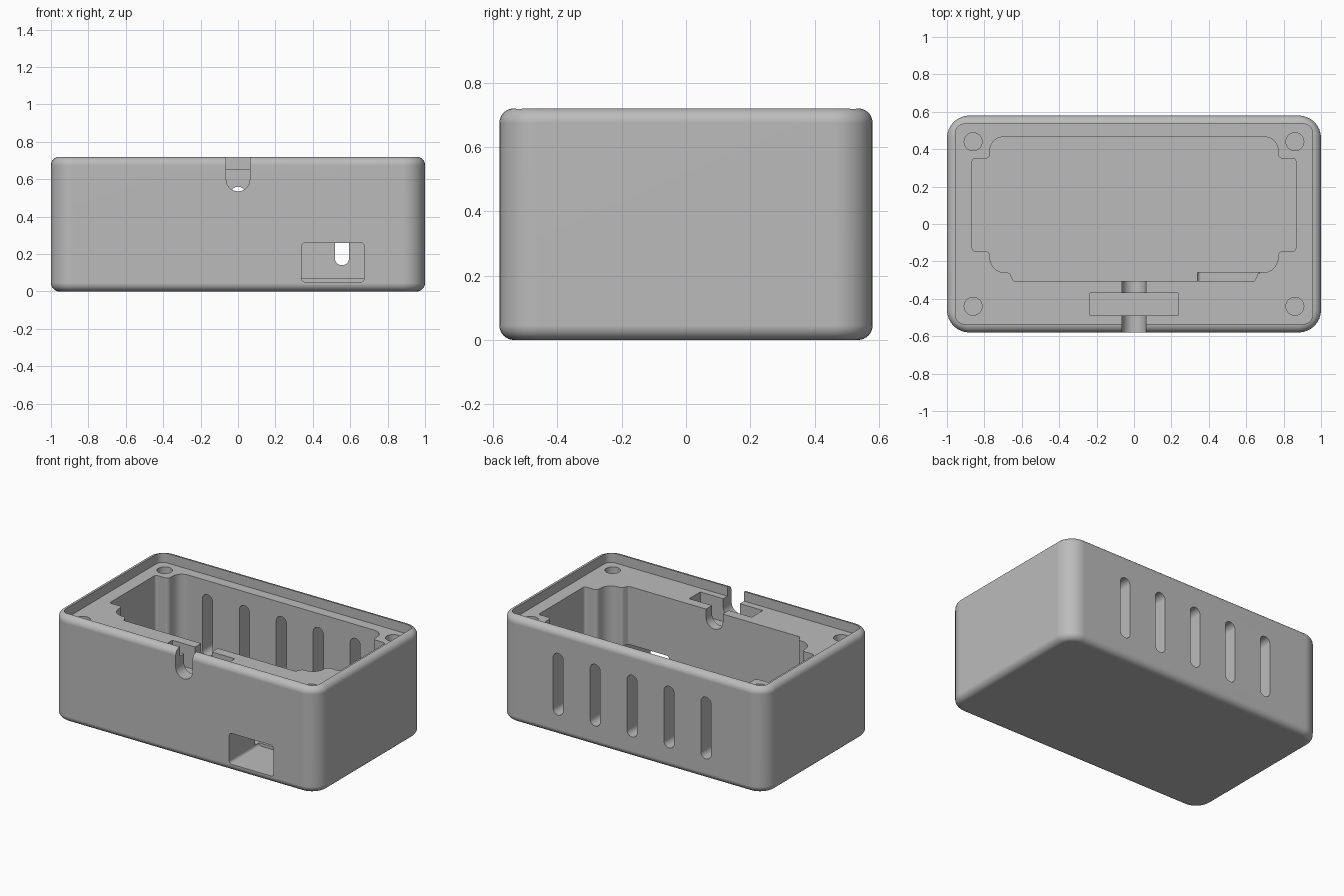
import bpy, bmesh, math
from mathutils import Vector

cube = bpy.data.objects.get("Cube")
if cube:
    bpy.data.objects.remove(cube, do_unlink=True)

HALF_X, HALF_Y, HEIGHT = 1.0, 0.58, 0.72
FLOOR, LEDGE = 0.07, 0.655

grey = bpy.data.materials.new("plain grey")
grey.use_nodes = True
grey.diffuse_color = (0.5, 0.5, 0.5, 1)
grey.node_tree.nodes["Principled BSDF"].inputs["Base Color"].default_value = (0.5, 0.5, 0.5, 1)


def fillet(corners, steps=8):
    """Round each (x, y, radius) corner of a closed outline with an arc."""
    out = []
    for i, (x, y, r) in enumerate(corners):
        p = Vector((x, y))
        u = (Vector(corners[i - 1][:2]) - p).normalized()
        v = (Vector(corners[(i + 1) % len(corners)][:2]) - p).normalized()
        half = u.angle(v) / 2
        centre = p + (u + v).normalized() * r / math.sin(half)
        start = p + u * r / math.tan(half) - centre
        end = p + v * r / math.tan(half) - centre
        a0 = math.atan2(start.y, start.x)
        sweep = math.atan2(start.cross(end), start.dot(end))
        for k in range(steps + 1):
            a = a0 + sweep * k / steps
            out.append(centre + Vector((math.cos(a), math.sin(a))) * r)
    return out


def rounded_rect(x0, x1, y0, y1, r):
    return fillet([(x0, y0, r), (x1, y0, r), (x1, y1, r), (x0, y1, r)])


def loft(name, rings):
    """Skin a stack of equal-length 3D rings and cap both ends."""
    bm = bmesh.new()
    loops = [[bm.verts.new(p) for p in ring] for ring in rings]
    n = len(loops[0])
    for a, b in zip(loops, loops[1:]):
        for i in range(n):
            j = (i + 1) % n
            bm.faces.new((a[i], a[j], b[j], b[i]))
    bm.faces.new(loops[0])
    bm.faces.new(loops[-1])
    bmesh.ops.recalc_face_normals(bm, faces=bm.faces)
    mesh = bpy.data.meshes.new(name)
    bm.to_mesh(mesh)
    bm.free()
    mesh.materials.append(grey)
    obj = bpy.data.objects.new(name, mesh)
    bpy.context.collection.objects.link(obj)
    return obj


def upright(name, outline, z0, z1):
    return loft(name, [[(p.x, p.y, z) for p in outline] for z in (z0, z1)])


def through(name, outline, y0, y1):
    return loft(name, [[(p.x, y, p.y) for p in outline] for y in (y0, y1)])


# Outer case, with softened top and bottom edges
CORNER, EDGE, STEPS = 0.12, 0.045, 8
levels = []
for k in range(STEPS + 1):
    a = math.pi / 2 * k / STEPS
    levels.append((EDGE * (1 - math.sin(a)), EDGE * (1 - math.cos(a))))
levels += [(inset, HEIGHT - z) for inset, z in reversed(levels)]
rings = []
for inset, z in levels:
    hx, hy = HALF_X - inset, HALF_Y - inset
    rings.append([(p.x, p.y, z) for p in rounded_rect(-hx, hx, -hy, hy, CORNER - inset)])
case = loft("case", rings)

cutters = []

# Lid recess
cutters.append(upright("lid_recess", rounded_rect(-0.955, 0.955, -0.535, 0.535, 0.05), LEDGE, 0.9))

# Main cavity, leaving screw posts in the corners
side = [(0.77, 0.465, 0.07), (0.77, 0.35, 0.025), (0.865, 0.35, 0.015),
        (0.865, -0.145, 0.015), (0.77, -0.145, 0.025), (0.77, -0.26, 0.08),
        (0.665, -0.26, 0.02), (0.645, -0.305, 0.01)]
cavity = side + [(-x, y, r) for x, y, r in reversed(side)]
cutters.append(upright("cavity", fillet(cavity), FLOOR, 0.69))

# Screw holes
for sx in (-1, 1):
    for sy in (-1, 1):
        x, y, r = sx * 0.86, sy * 0.44, 0.048
        cutters.append(upright("screw_hole", rounded_rect(x - r, x + r, y - r, y + r, r * 0.998), 0.35, 0.69))

# Cable clamp pocket and cable notch in the front wall
cutters.append(upright("clamp_pocket", rounded_rect(-0.235, 0.235, -0.49, -0.37, 0.002), 0.5, 0.69))
w = 0.063
notch = fillet([(-w, 0.535, w * 0.998), (w, 0.535, w * 0.998), (w, 0.9, 0.01), (-w, 0.9, 0.01)])
cutters.append(through("cable_notch", notch, -0.7, -0.28))

# Socket window
cutters.append(through("socket_window", rounded_rect(0.34, 0.675, 0.05, 0.26, 0.02), -0.7, -0.26))

# Vent slots in the back wall
for i in range(-2, 3):
    x, r = i * 0.278, 0.038
    slot = rounded_rect(x - r, x + r, 0.14, 0.56, r * 0.998)
    cutters.append(through("vent_slot", slot, 0.42, 0.7))

# Carve everything out of the case
bpy.ops.object.select_all(action='DESELECT')
bpy.context.view_layer.objects.active = case
case.select_set(True)
for cutter in cutters:
    mod = case.modifiers.new(cutter.name, 'BOOLEAN')
    mod.operation = 'DIFFERENCE'
    mod.solver = 'EXACT'
    mod.object = cutter
    bpy.ops.object.modifier_apply(modifier=mod.name)
    bpy.data.objects.remove(cutter, do_unlink=True)

# Smooth the rounds, keep cut edges crisp
bpy.ops.object.shade_smooth_by_angle(angle=math.radians(30))
weighted = case.modifiers.new("even_shading", 'WEIGHTED_NORMAL')
weighted.keep_sharp = True
